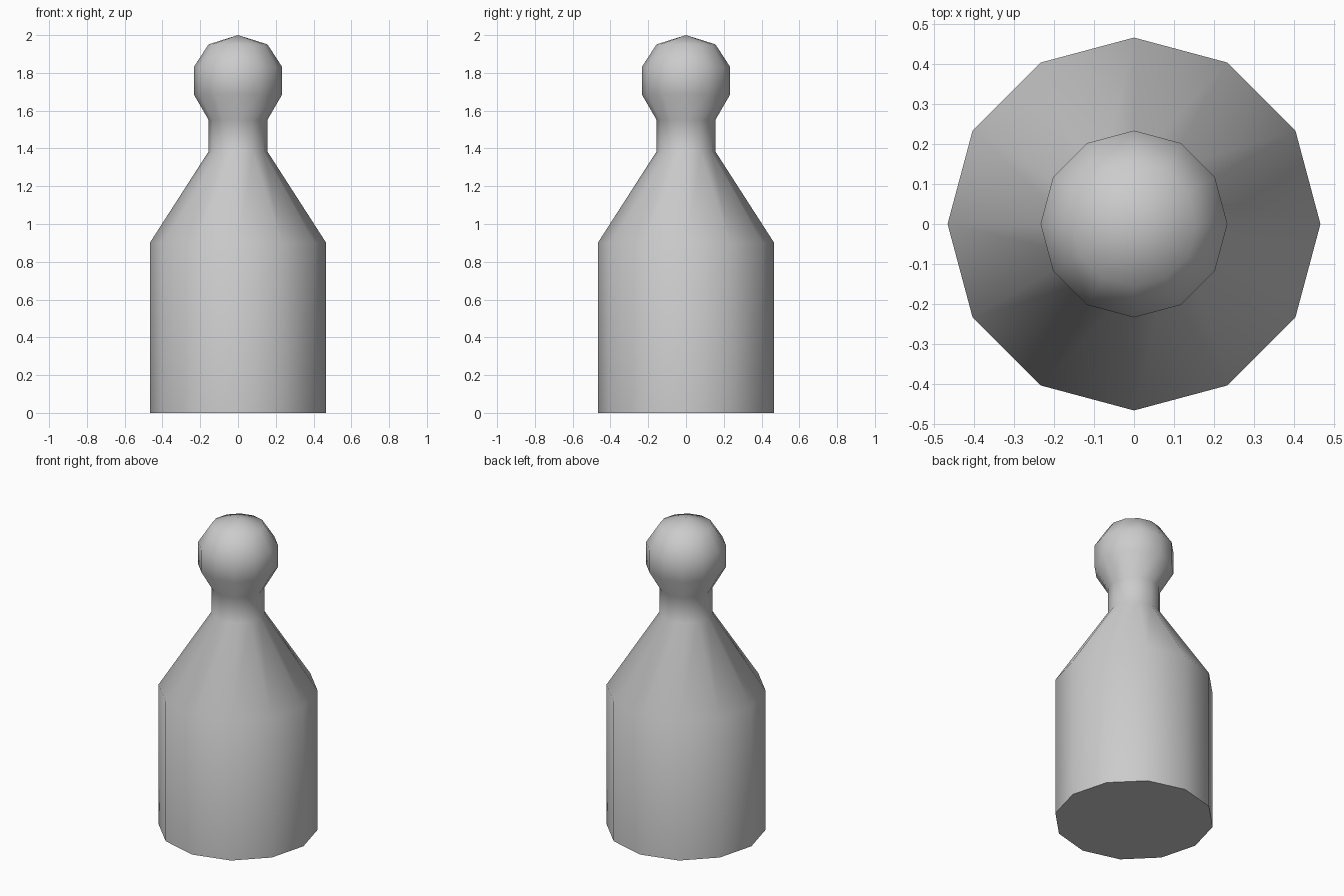
import bpy, bmesh
from math import cos, sin, pi, radians

if "Cube" in bpy.data.objects:
    bpy.data.objects.remove(bpy.data.objects["Cube"])

SIDES = 12
# Lathe profile (radius, height): body, shoulder, neck, round head
PROFILE = [(0.467, 0.0), (0.467, 0.90), (0.155, 1.385), (0.155, 1.55),
           (0.234, 1.686), (0.234, 1.831), (0.156, 1.951)]
TOP = 2.0

bm = bmesh.new()
rings = [[bm.verts.new((r * cos(2 * pi * i / SIDES), r * sin(2 * pi * i / SIDES), z))
          for i in range(SIDES)] for r, z in PROFILE]

# Side walls
for low, high in zip(rings, rings[1:]):
    for i in range(SIDES):
        j = (i + 1) % SIDES
        bm.faces.new((low[i], low[j], high[j], high[i]))

# Pointed crown and flat base
tip = bm.verts.new((0, 0, TOP))
for i in range(SIDES):
    bm.faces.new((rings[-1][i], rings[-1][(i + 1) % SIDES], tip))
bm.faces.new(rings[0][::-1])

mesh = bpy.data.meshes.new("peg_figure")
bm.to_mesh(mesh)
bm.free()
figure = bpy.data.objects.new("peg_figure", mesh)
bpy.context.collection.objects.link(figure)

# Smooth all over, with a crisp edge round the base
bpy.context.view_layer.objects.active = figure
figure.select_set(True)
bpy.ops.object.shade_smooth_by_angle(angle=radians(60))
